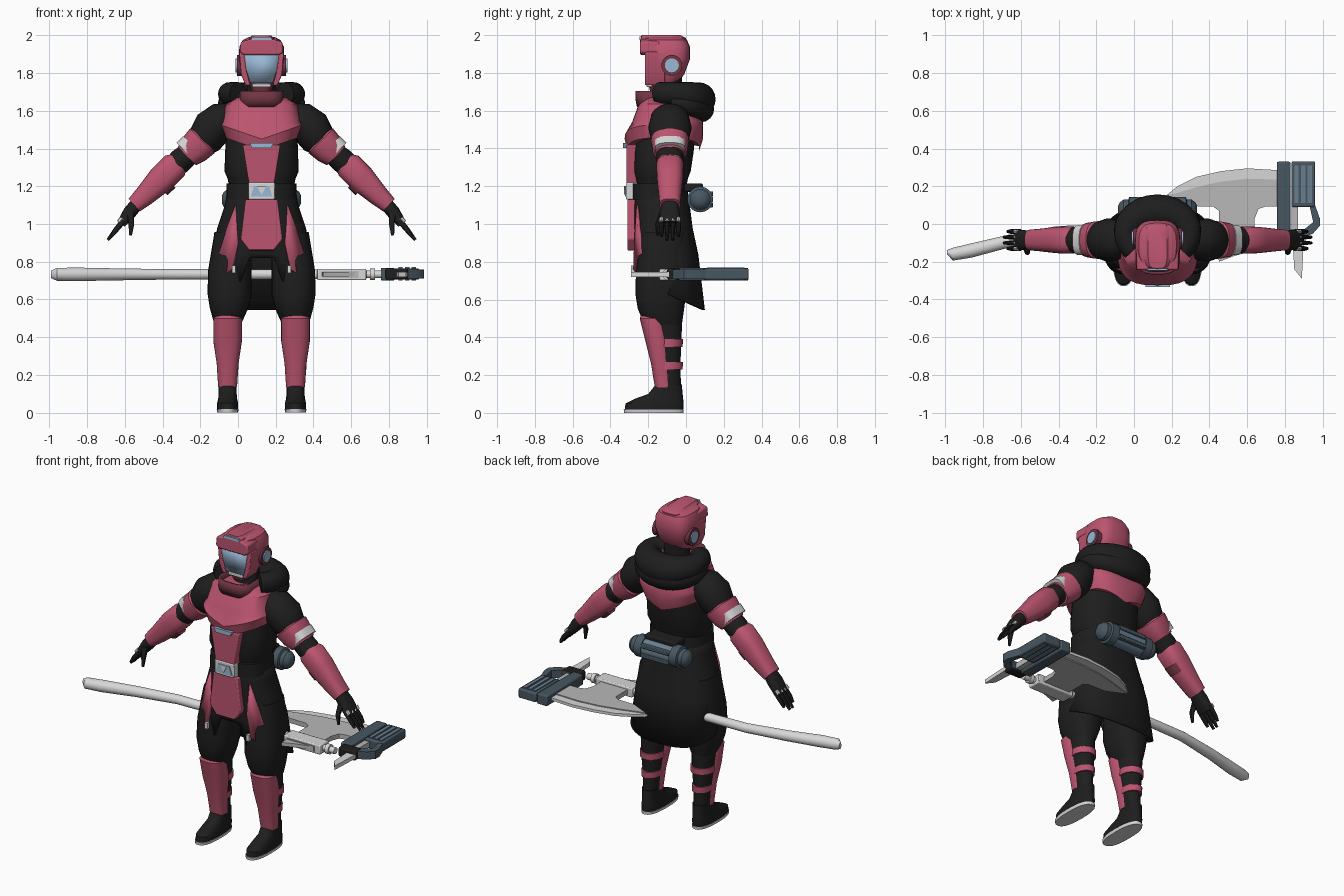
import bpy, bmesh, math
from mathutils import Vector

if "Cube" in bpy.data.objects:
    bpy.data.objects.remove(bpy.data.objects["Cube"])

CX = 0.125   # body axis
AY = -0.085  # arm depth


def material(name, r, g, b):
    m = bpy.data.materials.new(name)
    m.use_nodes = True
    m.diffuse_color = (r, g, b, 1)
    bsdf = next(n for n in m.node_tree.nodes if n.type == 'BSDF_PRINCIPLED')
    bsdf.inputs["Base Color"].default_value = (r, g, b, 1)
    return m


RED = material("rose red", .50, .09, .16)
MAROON = material("dark maroon", .16, .035, .055)
BLACK = material("black cloth", .013, .013, .013)
WHITE = material("light grey", .68, .68, .68)
GREY = material("blade grey", .48, .48, .48)
BLUE = material("pale blue", .32, .48, .66)
SLATE = material("dark slate", .065, .095, .12)
STEEL = material("steel blue", .14, .21, .28)


def finish(name, bm, mat, at, mirror=False, thick=0, bevel=0):
    bmesh.ops.recalc_face_normals(bm, faces=bm.faces)
    me = bpy.data.meshes.new(name)
    bm.to_mesh(me)
    bm.free()
    me.materials.append(mat)
    me.shade_smooth()
    me.set_sharp_from_angle(angle=math.radians(35))
    ob = bpy.data.objects.new(name, me)
    ob.location.x = at
    bpy.context.collection.objects.link(ob)
    if thick:
        ob.modifiers.new("Thickness", 'SOLIDIFY').thickness = thick
    if bevel:
        b = ob.modifiers.new("Bevel", 'BEVEL')
        b.width, b.segments = bevel, 2
    if mirror:
        ob.modifiers.new("Mirror", 'MIRROR')
    return ob


def loft(name, rings, mat, n=2.0, segs=28, ref=(0, 1, 0), at=CX, mirror=False,
         warp=None, cap=True, thick=0):
    """Skin rings (x, y, z, r1, r2); r2 runs along ref, r1 across the path."""
    bm, ref, loops = bmesh.new(), Vector(ref), []
    c = [Vector(r[:3]) for r in rings]
    for i, r in enumerate(rings):
        t = c[min(i + 1, len(c) - 1)] - c[max(i - 1, 0)]
        side = ref.cross(t - ref * t.dot(ref)).normalized()
        loop = []
        for k in range(segs):
            a = math.tau * k / segs
            u, v = [math.copysign(abs(f) ** (2 / n), f) for f in (math.cos(a), math.sin(a))]
            p = c[i] + side * u * r[3] + ref * v * r[-1]
            loop.append(bm.verts.new(warp(p) if warp else p))
        loops.append(loop)
    for a, b in zip(loops, loops[1:]):
        for k in range(segs):
            j = (k + 1) % segs
            bm.faces.new((a[k], a[j], b[j], b[k]))
    if cap:
        bm.faces.new(loops[0])
        bm.faces.new(loops[-1])
    return finish(name, bm, mat, at, mirror, thick)


def ring(z, rx, front, back, x=0):
    return (x, (front + back) / 2, z, rx, (back - front) / 2)


def prism(name, pts, lo, hi, mat, plane="xy", at=CX, mirror=False, bevel=0):
    bm = bmesh.new()
    put = (lambda p, d: (p[0], p[1], d)) if plane == "xy" else (lambda p, d: (p[0], d, p[1]))
    a, b = [[bm.verts.new(put(p, d)) for p in pts] for d in (lo, hi)]
    bm.faces.new(a)
    bm.faces.new(b)
    for k in range(len(pts)):
        j = (k + 1) % len(pts)
        bm.faces.new((a[k], a[j], b[j], b[k]))
    return finish(name, bm, mat, at, mirror, bevel=bevel)


def box(name, x, y, z, mat, **kw):
    pts = [(x[0], y[0]), (x[1], y[0]), (x[1], y[1]), (x[0], y[1])]
    return prism(name, pts, z[0], z[1], mat, **kw)


def both(pts):
    """Close a half outline across the body axis."""
    return pts + [(-x, z) for x, z in reversed(pts)]


def panel(name, pts, mat, thick, mirror=False):
    bm = bmesh.new()
    bm.faces.new([bm.verts.new(p) for p in pts])
    return finish(name, bm, mat, CX, mirror, thick)


# Helmet
loft("helmet", [ring(1.745, .08, -.20, -.05), ring(1.79, .105, -.205, -.01), ring(1.87, .12, -.212, .02),
     ring(1.94, .118, -.225, .02), ring(1.975, .1, -.225, .005), ring(1.99, .07, -.21, -.02)], RED, n=3)
prism("brow", both([(.06, 1.98), (.11, 1.965), (.115, 1.91), (.09, 1.895)]), -.243, -.14, RED, "xz", bevel=.008)
loft("crest", [ring(1.94, .075, -.24, .0), ring(1.985, .068, -.24, -.0), ring(2.0, .05, -.235, -.03)], RED, n=4)
prism("crest_light", both([(.05, 1.992), (.058, 1.975)]), -.247, -.235, BLUE, "xz")
panel("visor", [(x, y, z) for x, y, z in
      ((-.092, -.217, 1.90), (.092, -.217, 1.90), (.082, -.215, 1.82), (.06, -.21, 1.748),
       (-.06, -.21, 1.748), (-.082, -.215, 1.82))], BLUE, .008)
prism("cheek_guard", [(.092, 1.91), (.118, 1.91), (.108, 1.79), (.085, 1.735), (.06, 1.735), (.082, 1.82)],
      -.218, -.11, RED, "xz", mirror=True, bevel=.005)
for label, x, r, m in (("ear_ring", .13, .055, MAROON), ("ear_disc", .137, .037, BLUE)):
    loft(label, [(.10, -.075, 1.84, r, r), (x, -.075, 1.84, r, r)], m, mirror=True)
loft("jaw", [ring(1.70, .05, -.19, -.05), ring(1.75, .07, -.20, -.05)], MAROON, n=3)
box("mouth_grille", (-.05, .05), (-.208, -.15), (1.725, 1.745), WHITE, bevel=.004)
loft("neck", [ring(1.6, .085, -.17, -.02), ring(1.78, .075, -.15, -.02)], BLACK)

# Collar and hood
loft("collar", [ring(1.62, .12, -.26, -.02), ring(1.66, .118, -.268, -.03), ring(1.705, .115, -.268, -.04)],
     MAROON, n=3, cap=False, thick=.015)
hood = []
for k in range(19):
    a = math.radians(-42 + 264 * k / 18)
    b = max(math.sin(a), 0)
    r = .062 + .028 * b
    hood.append((.168 * math.cos(a), -.055 + .122 * math.sin(a), 1.69 - .03 * b, r, r))
loft("hood", hood, BLACK, ref=(0, 0, 1), segs=20)
loft("hood_fold", [(x * 1.08, y + .01, z - .05, r * .8, r * .8) for x, y, z, r, _ in hood[2:-2]],
     BLACK, ref=(0, 0, 1), segs=16)

# Torso
loft("chest_armour", [ring(1.67, .13, -.22, .0), ring(1.635, .19, -.25, .05), ring(1.54, .212, -.285, .09),
     ring(1.45, .214, -.325, .09), ring(1.39, .19, -.31, .07)], RED, n=3, segs=32,
     warp=lambda p: p + Vector((0, 0, .07 * abs(p.x) / .2 * (p.z < 1.5))))
loft("belly", [ring(1.48, .19, -.27, .05), ring(1.38, .193, -.28, .04), ring(1.28, .197, -.28, .025),
     ring(1.24, .18, -.27, .01), ring(1.19, .17, -.26, .0)], BLACK, n=2.6)
prism("abdomen_plate", both([(.1, 1.42), (.068, 1.215)]), -.315, -.24, RED, "xz", bevel=.006)
prism("chest_light", both([(.065, 1.43), (.05, 1.403)]), -.333, -.30, BLUE, "xz")
loft("belt", [ring(1.13, .187, -.285, .01), ring(1.215, .185, -.285, .01)], BLACK, n=2.6)
prism("buckle", both([(.07, 1.22), (.07, 1.13)]), -.318, -.25, WHITE, "xz", bevel=.006)
prism("buckle_light", both([(.04, 1.20), (.058, 1.145)]), -.323, -.315, BLUE, "xz")
prism("buckle_chevron", [(-.025, 1.2), (.025, 1.2), (0, 1.155)], -.327, -.32, WHITE, "xz")


# Long coat with a hem that drops towards the back
def hem(p):
    if p.z < .6:
        p.z += (.1 - p.y) * .42
        if p.y < -.15 and abs(p.x) < .1:
            p.z = .82
    return p


loft("coat", [ring(1.2, .178, -.275, .0), ring(1.1, .195, -.28, .02), ring(.98, .235, -.28, .035),
     ring(.84, .262, -.275, .065), ring(.545, .285, -.265, .1)], BLACK, n=2.5, segs=40,
     warp=hem, cap=False, thick=.012)
prism("front_tabard", both([(.085, 1.13), (.112, .92), (.065, .86)]), -.31, -.27, RED, "xz", bevel=.006)
panel("hip_tasset", [(.14, -.262, 1.1), (.128, -.275, .9), (.16, -.28, .76), (.235, -.235, .70),
      (.25, -.22, .76), (.185, -.255, .98)], RED, .02, mirror=True)
box("tasset_clip", (.137, .157), (-.292, -.27), (.74, .78), WHITE, mirror=True)

# Legs
L = .18
loft("trouser", [ring(.95, .1, -.24, 0, .15), ring(.75, .115, -.265, .015, .168), ring(.63, .117, -.268, .0, .17),
     ring(.55, .1, -.255, -.01, .175), ring(.48, .075, -.225, -.02, L), ring(.45, .06, -.2, -.03, L)],
     BLACK, n=2.3, mirror=True)
loft("calf", [ring(.5, .068, -.2, -.02, L), ring(.36, .066, -.18, -.025, L), ring(.25, .052, -.165, -.03, L),
     ring(.1, .046, -.155, -.025, L)], BLACK, mirror=True)
loft("shin_guard", [ring(.525, .045, -.235, -.13, L), ring(.5, .076, -.245, -.11, L), ring(.38, .076, -.215, -.085, L),
     ring(.26, .058, -.185, -.08, L), ring(.135, .05, -.165, -.065, L)], RED, n=2.4, mirror=True)
for z, r in ((.37, .07), (.25, .057)):
    loft("calf_strap", [ring(z - .02, r, -.17, -.018, L), ring(z + .02, r, -.17, -.016, L)], RED, mirror=True)
loft("boot", [ring(.015, .055, -.325, -.015, L), ring(.05, .056, -.32, -.012, L), ring(.075, .05, -.27, -.015, L),
     ring(.1, .048, -.2, -.018, L), ring(.15, .048, -.16, -.022, L)], BLACK, n=2.5, mirror=True)
loft("sole", [ring(0, .055, -.328, -.013, L), ring(.018, .058, -.33, -.012, L)], WHITE, n=2.5, mirror=True)


# Arms
def arm(name, pts, mat, n=2.0):
    return loft(name, [(p[0], AY) + p[1:] for p in pts], mat, n=n, mirror=True)


arm("shoulder", [(.15, 1.60, .05, .06), (.2, 1.565, .09, .1), (.26, 1.51, .105, .115),
                 (.30, 1.45, .095, .1), (.34, 1.41, .07, .08)], BLACK)
arm("upper_arm_guard", [(.295, 1.46, .06, .08), (.315, 1.44, .092, .1), (.36, 1.395, .085, .092),
                        (.395, 1.36, .068, .075)], RED, 2.6)
arm("elbow_patch", [(.375, 1.425, .058, .082), (.41, 1.39, .058, .08)], WHITE, 3)
arm("elbow", [(.37, 1.385, .06, .07), (.43, 1.335, .066, .072), (.48, 1.285, .06, .06)], BLACK)
arm("forearm_guard", [(.435, 1.335, .05, .06), (.46, 1.31, .074, .072), (.53, 1.24, .074, .07),
                      (.62, 1.15, .056, .06), (.675, 1.1, .045, .055)], RED, 2.6)
arm("forearm_strap", [(.505, 1.24, .068, .055), (.545, 1.2, .066, .05)], MAROON, 3)
arm("palm", [(.65, 1.12, .035, .04), (.7, 1.06, .036, .052), (.745, 1.0, .024, .056)], BLACK, 2.5)
for k in range(4):
    y = AY + (k - 1.5) * .03
    tip = .02 if k in (0, 3) else 0
    loft("finger", [(.73, y, 1.02, .016, .014), (.775, y, .965, .014, .013),
                    (.815 - tip, y, .915 + tip, .008, .008)], BLACK, segs=10, mirror=True)
    loft("knuckle", [(.738, y, 1.03, .014, .012), (.755, y, 1.01, .014, .012)], WHITE, segs=8, mirror=True)
loft("thumb", [(.695, -.125, 1.06, .02, .018), (.69, -.15, 1.0, .015, .014), (.695, -.15, .94, .008, .008)],
     BLACK, segs=10, mirror=True)

# Back canister
BY, BZ = .075, 1.13
loft("canister", [(x, BY, BZ, .06, .06) for x in (-.14, .14)], STEEL)
loft("canister_cap", [(x, BY, BZ, r, r) for x, r in ((.1, .068), (.15, .068), (.155, .055), (.18, .055),
                                                     (.2, .04), (.21, .02))], SLATE, mirror=True)
box("canister_bracket", (-.11, .11), (-.02, .09), (1.17, 1.215), BLACK, bevel=.01)
for z in (1.10, 1.16):
    box("canister_rail", (-.1, .1), (.1, .143), (z - .012, z + .012), SLATE, bevel=.004)

# Weapon shaft and socket
Z = .733
loft("weapon_shaft", [(-.99, -.15, Z, .02, .012), (-.96, -.16, Z, .034, .034), (-.86, -.14, Z, .036, .038),
     (-.66, -.09, Z, .032, .034), (-.4, -.04, Z, .028, .03), (0, -.03, Z, .027, .027), (.44, -.09, Z, .025, .025)],
     WHITE, at=0)
box("weapon_socket", (.42, .68), (-.14, -.05), (.702, .762), WHITE, at=0, bevel=.006)
box("socket_inset", (.45, .64), (-.146, -.13), (.715, .75), GREY, at=0)
loft("weapon_axle", [(.67, -.095, Z, .02, .02), (.76, -.095, Z, .02, .02)], WHITE, at=0)
loft("axle_ring", [(.7, -.095, Z, .03, .03), (.725, -.095, Z, .03, .03)], WHITE, at=0)
prism("lower_spike", [(.44, -.06), (.45, -.2), (.53, -.17), (.64, -.14), (.64, -.06)], .722, .745, GREY, at=0)

# Axe blade with a lighter cutting edge
edge = [(.17, .15), (.23, .2), (.33, .25), (.46, .28), (.6, .295), (.77, .285)]
inner = [(.77, .235), (.6, .24), (.46, .225), (.33, .195), (.23, .165)]
prism("blade_edge", edge + inner, .725, .742, WHITE, at=0)
prism("blade_body", [(.18, .152), (.3, .095), (.42, .092), (.45, .07), (.45, -.07), (.64, -.07), (.64, .03),
      (.66, .08), (.7, .093), (.77, .093)] + inner, .718, .748, GREY, at=0)

# Mechanical head
box("head_block", (.757, .83), (-.04, .33), (.70, .768), SLATE, at=0, bevel=.008)
box("engine_block", (.835, .96), (.09, .332), (.705, .765), SLATE, at=0, bevel=.008)
for x in (.862, .897, .932):
    box("engine_slat", (x - .011, x + .011), (.11, .31), (.70, .771), STEEL, at=0)
prism("head_frame", [(.93, .1), (.96, .1), (.985, .03), (.985, -.01), (.95, -.05), (.88, -.08), (.83, -.06),
      (.83, -.03), (.9, -.03), (.95, .01)], .71, .76, SLATE, at=0)
box("head_joint", (.78, .9), (-.1, -.03), (.705, .765), BLACK, at=0, bevel=.01)
prism("front_spike", [(.84, -.08), (.85, -.24), (.89, -.29), (.9, -.08)], .72, .746, WHITE, at=0)
box("spike_arm", (.835, .87), (-.06, .1), (.715, .75), GREY, at=0)
